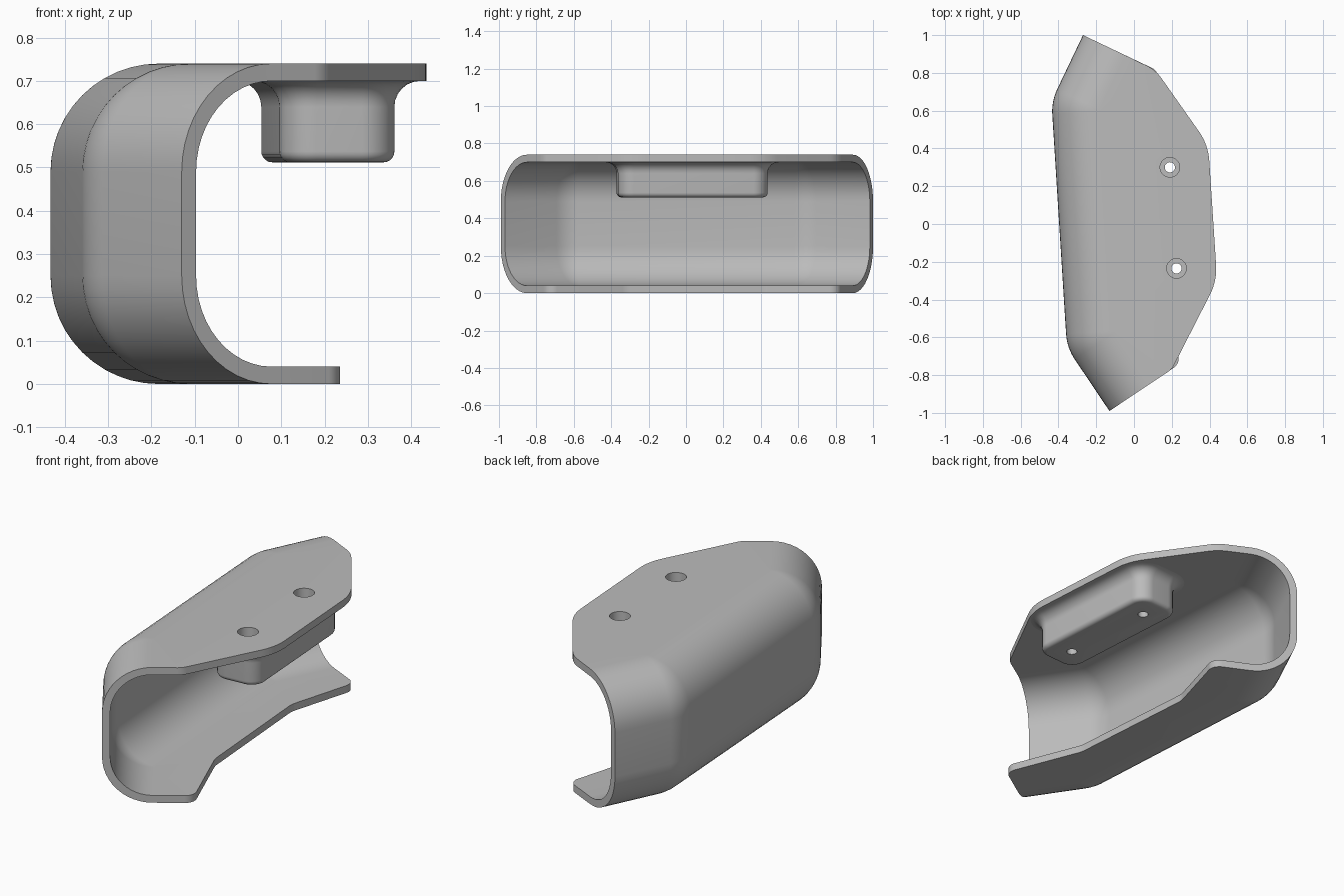
import bpy, bmesh, math
from mathutils import Vector

if "Cube" in bpy.data.objects:
    bpy.data.objects.remove(bpy.data.objects["Cube"])

HEIGHT, WALL, BEND = 0.74, 0.04, 0.25

grey = bpy.data.materials.new("plain grey")
grey.use_nodes = True
grey.diffuse_color = (0.5, 0.5, 0.5, 1)
grey.node_tree.nodes["Principled BSDF"].inputs["Base Color"].default_value = (0.5, 0.5, 0.5, 1)


def rounded(points, radii, offset=0, closed=False, steps=8):
    """Plan path with filleted corners, shifted to its right by offset."""
    pts = [Vector(p) for p in points]
    count = len(pts)

    def normal(i):
        d = (pts[(i + 1) % count] - pts[i % count]).normalized()
        return Vector((d.y, -d.x))

    corners = range(count) if closed else range(1, count - 1)
    out = [] if closed else [pts[0] + normal(0) * offset]
    for i, r in zip(corners, radii):
        a, b = normal(i - 1 if i else count - 1), normal(i)
        side = 1 if a.x * b.y - a.y * b.x < 0 else -1
        centre = pts[i] + (a + b) * (side * r / (1 + a.dot(b)))
        for k in range(steps + 1):
            n = a.lerp(b, k / steps).normalized()
            out.append(centre + n * (offset - side * r))
    if not closed:
        out.append(pts[-1] + normal(count - 2) * offset)
    return out


def finish(bm, name):
    bmesh.ops.recalc_face_normals(bm, faces=bm.faces)
    mesh = bpy.data.meshes.new(name)
    bm.to_mesh(mesh)
    bm.free()
    mesh.materials.append(grey)
    obj = bpy.data.objects.new(name, mesh)
    bpy.context.collection.objects.link(obj)
    return obj


def ring(bm, plan, z):
    return [bm.verts.new((p.x, p.y, z)) for p in plan]


def bridge(bm, a, b, closed=False):
    for i in range(len(a) if closed else len(a) - 1):
        j = (i + 1) % len(a)
        bm.faces.new((a[i], a[j], b[j], b[i]))


# Wall path and flange outlines in plan
spine = [(-0.13, -0.99), (-0.355, -0.655), (-0.437, 0.65), (-0.27, 1.0)]
top_edge = [(0.20, -0.77), (0.44, -0.30), (0.393, 0.42), (0.115, 0.815)]
top_radii = [0.1, 0.3, 0.3, 0.2]
low_edge = [(0.25, -0.735), (0.085, -0.32), (0.03, 0.42), (0.14, 0.805)]
low_radii = [0.06, 0.15, 0.12, 0.06]

# Curved wall: inner and outer skins lofted along the spine
bm = bmesh.new()
skins = []
for radius in (BEND, BEND - WALL):
    rows = []
    for centre_z, start in ((HEIGHT - BEND, 90), (BEND, 0)):
        for k in range(13):
            t = math.radians(start - k * 7.5)
            plan = rounded(spine, [0.27, 0.27], BEND - radius * math.cos(t))
            rows.append(ring(bm, plan, centre_z + radius * math.sin(t)))
    for a, b in zip(rows, rows[1:]):
        bridge(bm, a, b)
    skins.append(rows)
outer, inner = skins
for end in (0, -1):
    bridge(bm, [row[end] for row in outer], [row[end] for row in inner])

# Flat flanges continuing from both skins
for row, edge, radii in ((0, top_edge, top_radii), (-1, low_edge, low_radii)):
    rims = []
    for skin in skins:
        bend_line = skin[row]
        first, last = bend_line[0], bend_line[-1]
        path = rounded([first.co.xy] + edge + [last.co.xy], radii)
        rim = [first] + ring(bm, path[1:-1], first.co.z) + [last]
        bm.faces.new(rim + bend_line[-2:0:-1])
        rims.append(rim)
    bridge(bm, *rims)
shell = finish(bm, "hooked_shell")

# Mounting boss under the top flange, with a cove above and rounded lower edge
bm = bmesh.new()
hole_centres = [Vector((0.225, -0.235)), Vector((0.19, 0.30))]
along = (hole_centres[1] - hole_centres[0]).normalized()
across = Vector((along.y, -along.x))
half = 0.133
low, high = hole_centres[0] - along * half, hole_centres[1] + along * half
plan = [low - across * half, high - across * half, high + across * half, low + across * half]
levels = [(0.06, 0.72)]
for k in range(7):
    t = math.radians(15 * k)
    levels.append((0.06 * (1 - math.sin(t)), 0.64 + 0.06 * math.cos(t)))
for k in range(6):
    t = math.radians(18 * k)
    levels.append((0.025 * (math.cos(t) - 1), 0.537 - 0.025 * math.sin(t)))
rings = [ring(bm, rounded(plan, [0.08] * 4, -grow, True), z) for grow, z in levels]
for a, b in zip(rings, rings[1:]):
    bridge(bm, a, b, True)
bm.faces.new(rings[0])
bm.faces.new(rings[-1])
boss = finish(bm, "mounting_boss")

# Stepped screw holes through flange and boss
for c in hole_centres:
    bm = bmesh.new()
    rings = []
    for r, z in ((0.052, 0.8), (0.052, 0.6), (0.027, 0.6), (0.027, 0.45)):
        circle = [c + Vector((math.cos(a), math.sin(a))) * r
                  for a in (math.tau * k / 32 for k in range(32))]
        rings.append(ring(bm, circle, z))
    for a, b in zip(rings, rings[1:]):
        bridge(bm, a, b, True)
    bm.faces.new(rings[0])
    bm.faces.new(rings[-1])
    cutter = finish(bm, "hole_cutter")
    cutter.hide_render = True
    for obj in (shell, boss):
        mod = obj.modifiers.new("screw hole", "BOOLEAN")
        mod.operation, mod.solver, mod.object = "DIFFERENCE", "EXACT", cutter
        bpy.context.view_layer.objects.active = obj
        bpy.ops.object.modifier_apply(modifier=mod.name)
    bpy.data.objects.remove(cutter)

# Smooth curved surfaces, crisp rims
bpy.ops.object.select_all(action="DESELECT")
for obj in (shell, boss):
    obj.select_set(True)
bpy.context.view_layer.objects.active = shell
bpy.ops.object.shade_smooth_by_angle(angle=math.radians(30))
